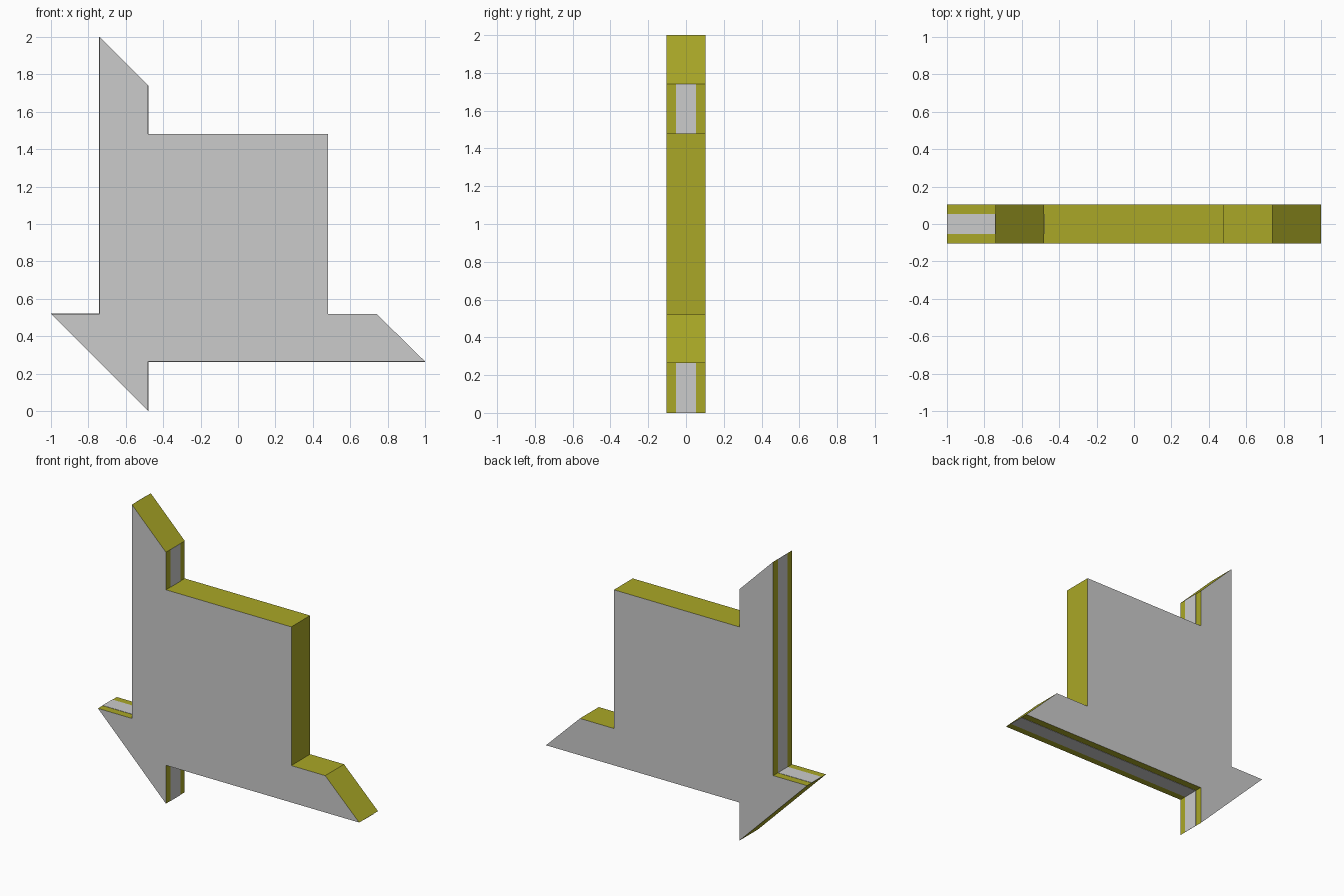
import bpy

if "Cube" in bpy.data.objects:
    bpy.data.objects.remove(bpy.data.objects["Cube"])

OUTLINE = [(-1, 0.52), (-0.48, 0), (-0.48, 0.265), (1, 0.265), (0.74, 0.52),
           (0.48, 0.52), (0.48, 1.48), (-0.48, 1.48), (-0.48, 1.74),
           (-0.74, 2), (-0.74, 0.52)]
HALF = 0.103      # half thickness of the plate
BAND = 0.053      # half width of the grey edge bands
LIFT = 0.002      # how far the bands stand proud


def material(name, color):
    mat = bpy.data.materials.new(name)
    mat.diffuse_color = color
    mat.use_nodes = True
    mat.node_tree.nodes["Principled BSDF"].inputs["Base Color"].default_value = mat.diffuse_color
    return mat


grey = material("grey", (0.8, 0.8, 0.8, 1))
olive = material("olive", (0.4, 0.39, 0.02, 1))


def extrude_profile(name, profile, half, mats):
    """Prism from an xz profile; mats = (caps, rim)."""
    n = len(profile)
    verts = [(x, y, z) for y in (-half, half) for x, z in profile]
    faces = [list(range(n)), list(range(2 * n - 1, n - 1, -1))]
    faces += [[i, i + n, (i + 1) % n + n, (i + 1) % n] for i in range(n)]
    mesh = bpy.data.meshes.new(name)
    mesh.from_pydata(verts, [], faces)
    for mat in mats:
        mesh.materials.append(mat)
    for i, poly in enumerate(mesh.polygons):
        poly.material_index = 0 if i < 2 else 1
    mesh.update()
    obj = bpy.data.objects.new(name, mesh)
    bpy.context.collection.objects.link(obj)
    return obj


# Grey plate with an olive rim
extrude_profile("plate", OUTLINE, HALF, (grey, olive))

# Grey bands along the middle of some rim walls, by wall index
BANDS = {"tail_band": 1, "bottom_band": 2, "upper_arm_band": 7,
         "left_band": 9, "notch_band": 10}
for name, i in BANDS.items():
    (x0, z0), (x1, z1) = OUTLINE[i], OUTLINE[(i + 1) % len(OUTLINE)]
    length = ((x1 - x0) ** 2 + (z1 - z0) ** 2) ** 0.5
    # outward offset for a counter-clockwise outline
    ox, oz = (z1 - z0) / length * LIFT, -(x1 - x0) / length * LIFT
    extrude_profile(name, [(x0, z0), (x0 + ox, z0 + oz), (x1 + ox, z1 + oz), (x1, z1)],
                    BAND, (grey, grey))
